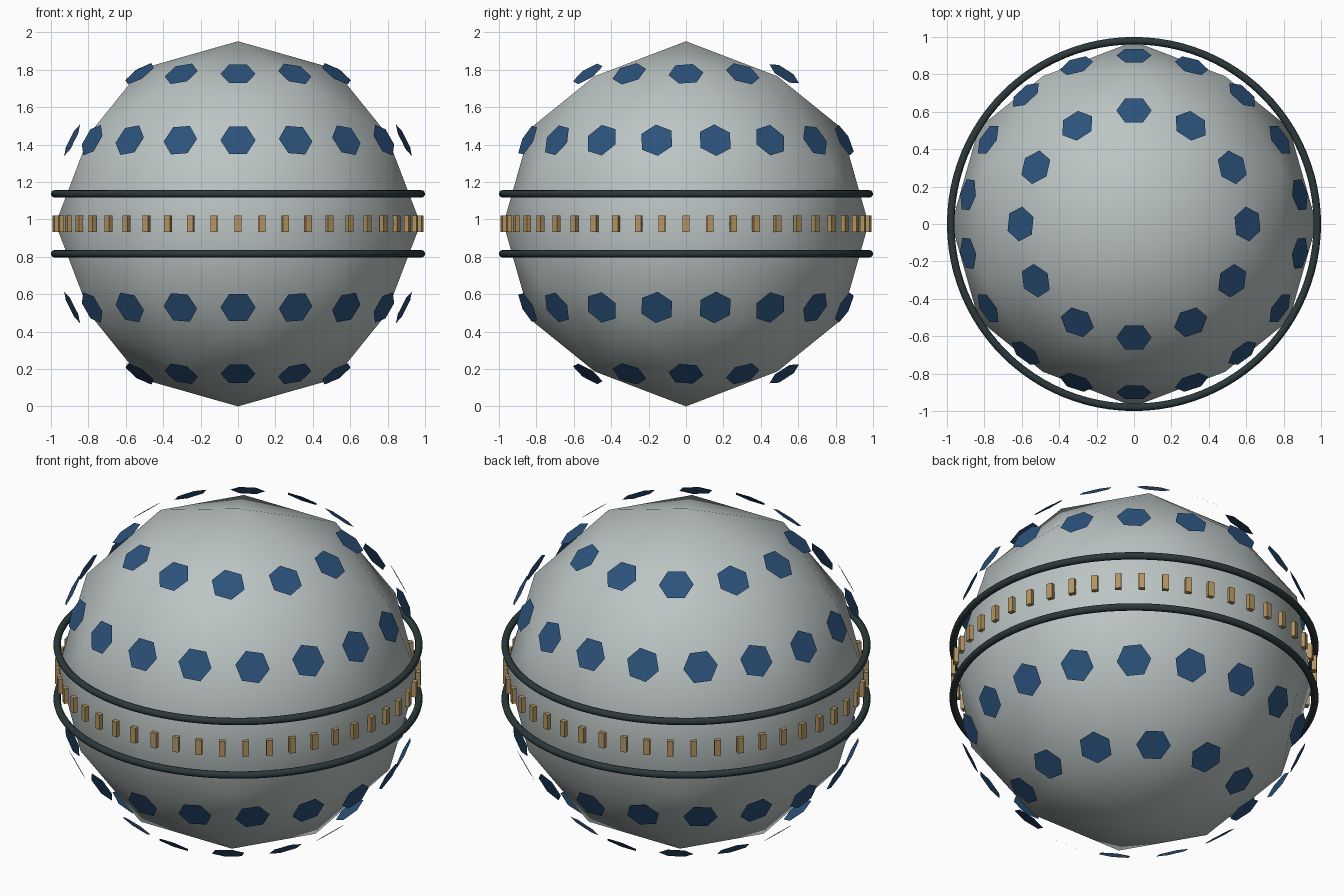
import bpy, bmesh
from math import sin, cos, pi, radians, atan, sqrt
from mathutils import Vector, Matrix

if "Cube" in bpy.data.objects:
    bpy.data.objects.remove(bpy.data.objects["Cube"])

R = 0.976                      # body radius, also its centre height
CENTRE = Vector((0, 0, R))


def material(name, rgb):
    m = bpy.data.materials.new(name)
    m.diffuse_color = (*rgb, 1)
    m.use_nodes = True
    m.node_tree.nodes["Principled BSDF"].inputs["Base Color"].default_value = m.diffuse_color
    return m


def finish(bm, name, mat, smooth=False):
    me = bpy.data.meshes.new(name)
    for f in bm.faces:
        f.smooth = smooth
    bm.to_mesh(me)
    bm.free()
    me.materials.append(mat)
    ob = bpy.data.objects.new(name, me)
    bpy.context.collection.objects.link(ob)
    return ob


hull_mat = material("pale_grey", (0.50, 0.56, 0.55))
panel_mat = material("navy", (0.025, 0.085, 0.20))
ring_mat = material("dark_grey", (0.025, 0.04, 0.045))
light_mat = material("tan", (0.45, 0.30, 0.12))

# Low-poly round body, turned so an edge midpoint sits at the top
bm = bmesh.new()
tilt = atan(2 / (1 + sqrt(5)))
bmesh.ops.create_icosphere(bm, subdivisions=2, radius=R,
                           matrix=Matrix.Translation(CENTRE) @ Matrix.Rotation(-tilt, 4, 'Y'))
finish(bm, "body", hull_mat, True)

# Two bands either side of the equator
for name, dz in (("upper_band", 0.16), ("lower_band", -0.16)):
    bpy.ops.mesh.primitive_torus_add(major_radius=0.98, minor_radius=0.02,
                                     major_segments=96, minor_segments=12,
                                     location=(0, 0, R + dz))
    ob = bpy.context.object
    ob.name = name
    ob.data.materials.append(ring_mat)
    bpy.ops.object.shade_smooth()

# Small blocks around the equator
bm = bmesh.new()
for i in range(48):
    bmesh.ops.create_cube(bm, size=1, matrix=Matrix.Translation(CENTRE)
                          @ Matrix.Rotation(2 * pi * i / 48, 4, 'Z')
                          @ Matrix.Translation((0, -0.98, 0))
                          @ Matrix.Diagonal((0.035, 0.025, 0.09, 1)))
finish(bm, "equator_blocks", light_mat)

# Flat hexagonal panels in four rows, floating just off the body
front = Vector((0, -1, 0))
face_front = Matrix.Rotation(pi / 2, 4, 'X')
for name, lat, count in (("upper_panels", 52.9, 12), ("mid_upper_panels", 26.4, 18),
                         ("mid_lower_panels", -26.4, 18), ("lower_panels", -52.9, 12)):
    bm = bmesh.new()
    la = radians(lat)
    for i in range(count):
        az = 2 * pi * i / count
        n = Vector((sin(az) * cos(la), -cos(az) * cos(la), sin(la)))
        turn = front.rotation_difference(n).to_matrix().to_4x4()
        place = Matrix.Translation(CENTRE + n * 1.0055) @ turn
        hexagon = [bm.verts.new(place @ Vector((0.094 * cos(k * pi / 3), 0, 0.094 * sin(k * pi / 3))))
                   for k in range(6)]
        bm.faces.new(hexagon)
    finish(bm, name, panel_mat)
